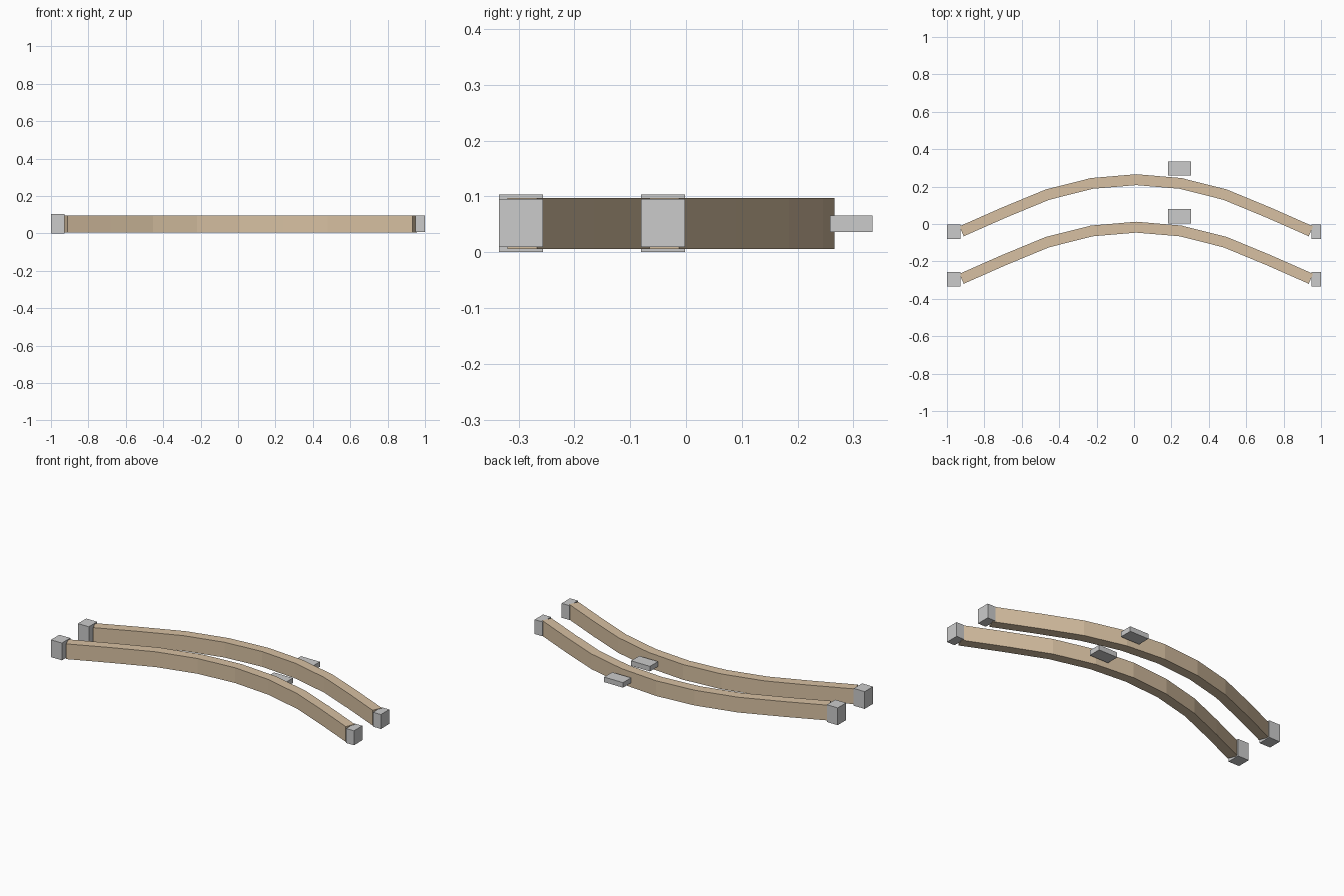
import bpy, bmesh
from mathutils import Vector

if "Cube" in bpy.data.objects:
    bpy.data.objects.remove(bpy.data.objects["Cube"])

tan = bpy.data.materials.new("tan_wood")
tan.diffuse_color = (0.68, 0.53, 0.36, 1)
tan.use_nodes = True
tan.node_tree.nodes["Principled BSDF"].inputs["Base Color"].default_value = tan.diffuse_color

# Centre line of the rear bow, in plan view
HALF = [(0.0, 0.237), (0.237, 0.217), (0.475, 0.157), (0.705, 0.062), (0.934, -0.039)]
MID_X = 0.012
PATH = [(MID_X - x, y) for x, y in reversed(HALF)] + [(MID_X + x, y) for x, y in HALF[1:]]
SPACING = 0.254


def finish(name, bm, mat=None):
    bmesh.ops.recalc_face_normals(bm, faces=bm.faces)
    mesh = bpy.data.meshes.new(name)
    bm.to_mesh(mesh)
    bm.free()
    if mat:
        mesh.materials.append(mat)
    obj = bpy.data.objects.new(name, mesh)
    bpy.context.collection.objects.link(obj)


def box(name, x0, x1, y0, y1, z0, z1):
    bm = bmesh.new()
    bmesh.ops.create_cube(bm, size=1)
    for v in bm.verts:
        v.co = ((x0 + x1) / 2 + v.co.x * (x1 - x0),
                (y0 + y1) / 2 + v.co.y * (y1 - y0),
                (z0 + z1) / 2 + v.co.z * (z1 - z0))
    finish(name, bm)


def beam(name, dy, half_w=0.029, z0=0.006, z1=0.097):
    # Sweep a rectangle along the bow with mitred corners
    pts = [Vector((x, y + dy)) for x, y in PATH]
    bm = bmesh.new()
    rings = []
    for i, p in enumerate(pts):
        a = (p - pts[i - 1]).normalized() if i else (pts[1] - p).normalized()
        b = (pts[i + 1] - p).normalized() if i < len(pts) - 1 else a
        t = (a + b).normalized()
        n = Vector((-t.y, t.x)) * half_w / t.dot(a)
        rings.append([bm.verts.new((p.x + s * n.x, p.y + s * n.y, z))
                      for s, z in ((-1, z0), (1, z0), (1, z1), (-1, z1))])
    for r, q in zip(rings, rings[1:]):
        for k in range(4):
            m = (k + 1) % 4
            bm.faces.new((r[k], r[m], q[m], q[k]))
    bm.faces.new(rings[0])
    bm.faces.new(rings[-1])
    finish(name, bm, tan)


# Two identical bows, each with end blocks and a loose plate behind it
for side, dy in (("rear", 0.0), ("front", -SPACING)):
    beam(side + "_curved_beam", dy)
    box(side + "_left_end_block", -1.0, -0.928, -0.081 + dy, -0.002 + dy, 0.0, 0.103)
    box(side + "_right_end_block", 0.948, 1.0, -0.081 + dy, -0.002 + dy, 0.009, 0.095)
    box(side + "_plate", 0.182, 0.306, 0.258 + dy, 0.334 + dy, 0.036, 0.066)
